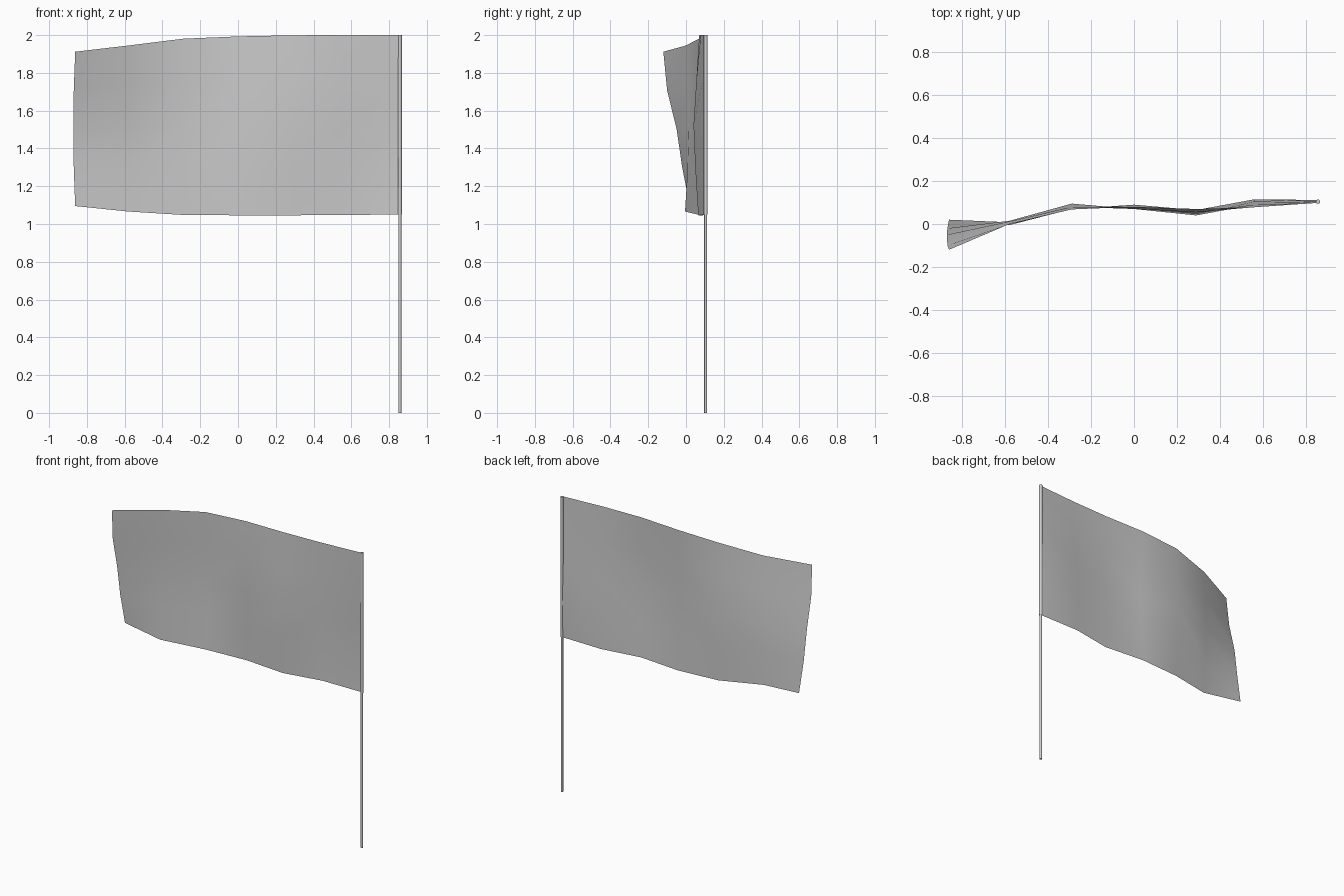
import bpy, bmesh
from math import radians

if "Cube" in bpy.data.objects:
    bpy.data.objects.remove(bpy.data.objects["Cube"])

POLE_X, POLE_Y = 0.857, 0.104


def tube(name, radius, z0, z1, sides):
    bpy.ops.mesh.primitive_cylinder_add(vertices=sides, radius=radius, depth=z1 - z0,
                                        location=(POLE_X, POLE_Y, (z0 + z1) / 2))
    ob = bpy.context.object
    ob.name = name
    bpy.ops.object.shade_smooth_by_angle(angle=radians(50))
    return ob


# pole and the hem sleeve wrapped round its upper half
tube("pole", 0.008, 0, 1.995, 12)
tube("flag_sleeve", 0.0105, 1.05, 2.0, 10)

# rippled cloth: x, bottom z, top z, then y offsets from bottom to top
columns = [
    (-0.862, 1.095, 1.912, (0.02, -0.02, -0.05, -0.10, -0.12)),
    (-0.58, 1.066, 1.945, (-0.005, 0.008, 0.015, 0.012, 0.0)),
    (-0.29, 1.048, 1.981, (0.07, 0.082, 0.095, 0.08, 0.068)),
    (0.0, 1.046, 1.993, (0.09, 0.08, 0.07, 0.07, 0.08)),
    (0.29, 1.046, 1.999, (0.065, 0.05, 0.04, 0.055, 0.07)),
    (0.56, 1.048, 2.0, (0.11, 0.115, 0.105, 0.09, 0.078)),
    (0.852, 1.05, 2.0, (0.108, 0.112, 0.106, 0.1, 0.098)),
]
bm = bmesh.new()
grid = []
for i, (x, z0, z1, ys) in enumerate(columns):
    col = []
    for j, y in enumerate(ys):
        t = j / 4
        bow = 0.01 * 4 * t * (1 - t) if i == 0 else 0
        col.append(bm.verts.new((x - bow, y, z0 + (z1 - z0) * t)))
    grid.append(col)
for a, b in zip(grid, grid[1:]):
    for j in range(4):
        bm.faces.new((a[j], b[j], b[j + 1], a[j + 1])).smooth = True
mesh = bpy.data.meshes.new("flag_cloth")
bm.to_mesh(mesh)
bm.free()
flag = bpy.data.objects.new("flag_cloth", mesh)
bpy.context.collection.objects.link(flag)
